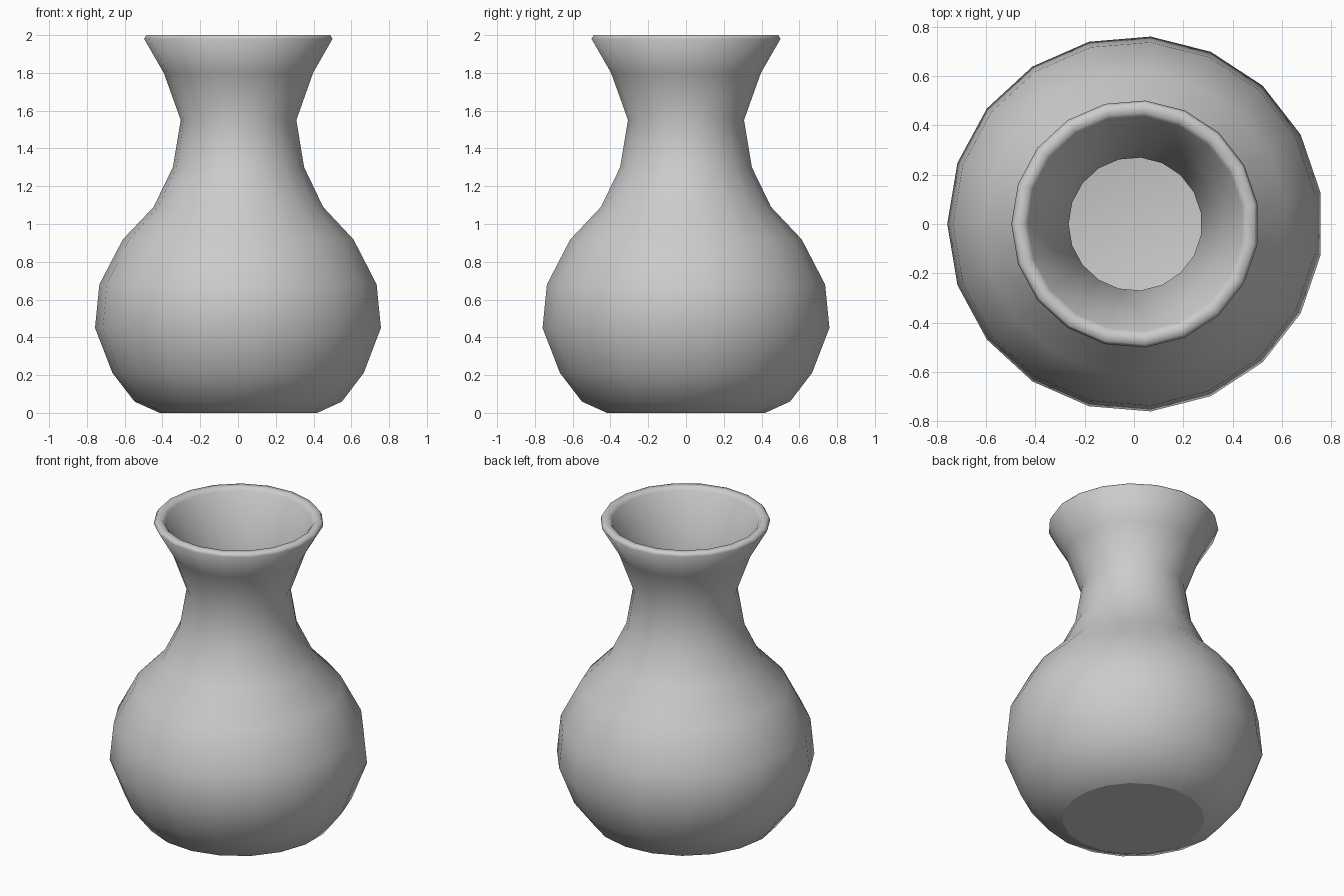
import bpy, bmesh, math

if "Cube" in bpy.data.objects:
    bpy.data.objects.remove(bpy.data.objects["Cube"])

SIDES = 19
SHIFT = 0.005  # centres the odd-sided bounding box

# (radius, height): outside from foot to lip, then inside down to the floor
outside = [(0.42, 0.0), (0.553, 0.06), (0.67, 0.212), (0.762, 0.45), (0.739, 0.68),
           (0.615, 0.918), (0.452, 1.09), (0.35, 1.30), (0.308, 1.55), (0.398, 1.80),
           (0.502, 1.98), (0.49, 2.0)]
inside = [(0.452, 2.0), (0.436, 1.98), (0.362, 1.81), (0.27, 1.55), (0.313, 1.285),
          (0.422, 1.065), (0.583, 0.895), (0.703, 0.67), (0.724, 0.455),
          (0.637, 0.23), (0.53, 0.09), (0.41, 0.04)]

bm = bmesh.new()


def ring(radius, z):
    step = math.tau / SIDES
    return [bm.verts.new((SHIFT + radius * math.cos(math.pi + i * step),
                          radius * math.sin(math.pi + i * step), z))
            for i in range(SIDES)]


# Vase wall
rings = [ring(r, z) for r, z in outside + inside]
for a, b in zip(rings, rings[1:]):
    for i in range(SIDES):
        j = (i + 1) % SIDES
        bm.faces.new((a[i], a[j], b[j], b[i]))

# Foot and inner floor
foot = bm.faces.new(rings[0][::-1])
bm.faces.new(rings[-1])

bmesh.ops.recalc_face_normals(bm, faces=bm.faces)
for f in bm.faces:
    f.smooth = True
for e in foot.edges:
    e.smooth = False

mesh = bpy.data.meshes.new("vase")
bm.to_mesh(mesh)
bm.free()
vase = bpy.data.objects.new("vase", mesh)
bpy.context.collection.objects.link(vase)
